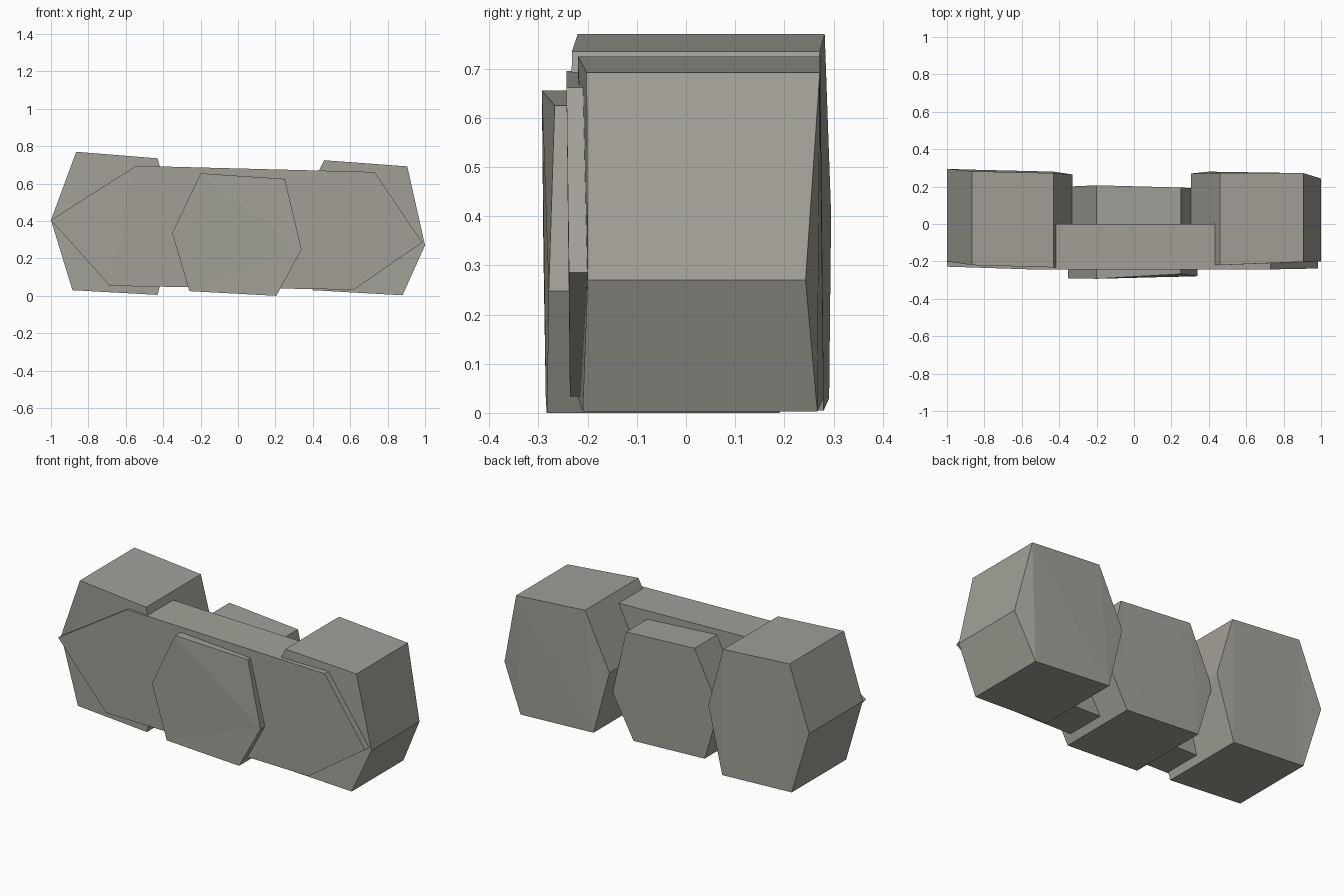
import bpy, bmesh

if "Cube" in bpy.data.objects:
    bpy.data.objects.remove(bpy.data.objects["Cube"])

stone = bpy.data.materials.new("warm_grey_stone")
stone.diffuse_color = (0.36, 0.35, 0.31, 1)
stone.use_nodes = True
stone.node_tree.nodes["Principled BSDF"].inputs["Base Color"].default_value = stone.diffuse_color


def hex_block(name, outline, front, back):
    """Six-sided block: (x, z) outline, with a front and back y for each corner."""
    bm = bmesh.new()
    f = [bm.verts.new((x, y, z)) for (x, z), y in zip(outline, front)]
    b = [bm.verts.new((x, y, z)) for (x, z), y in zip(outline, back)]
    n = len(outline)
    caps = [bm.faces.new(f), bm.faces.new(b[::-1])]
    for i in range(n):
        j = (i + 1) % n
        bm.faces.new((f[j], f[i], b[i], b[j]))
    # the caps are slightly warped, so split them into flat facets
    bmesh.ops.triangulate(bm, faces=caps)
    bmesh.ops.recalc_face_normals(bm, faces=bm.faces)
    mesh = bpy.data.meshes.new(name)
    bm.to_mesh(mesh)
    bm.free()
    mesh.materials.append(stone)
    obj = bpy.data.objects.new(name, mesh)
    bpy.context.collection.objects.link(obj)
    return obj


# Outlines run clockwise from the left point
# Large end blocks
hex_block("left_block",
          [(-1, .405), (-.865, .77), (-.43, .735), (-.33, .38), (-.43, .005), (-.885, .03)],
          [-.2, -.22, -.232, -.235, -.225, -.21],
          [.295, .282, .272, .265, .28, .291])
hex_block("right_block",
          [(.305, .4), (.46, .725), (.905, .692), (1, .27), (.88, .003), (.4, .03)],
          [-.22, -.22, -.202, -.2, -.21, -.22],
          [.27, .273, .272, .243, .267, .28])

# Middle block
hex_block("middle_block",
          [(-.352, .335), (-.2, .655), (.25, .625), (.34, .248), (.205, 0), (-.26, .025)],
          [-.29, -.293, -.267, -.279, -.283, -.285],
          [.2, .207, .195, .19, .19, .2])

# Long slab joining the blocks
hex_block("joining_slab",
          [(-1, .405), (-.545, .695), (.73, .662), (.985, .285), (.62, .033), (-.685, .053)],
          [-.228, -.243, -.243, -.238, -.236, -.236],
          [0] * 6)
